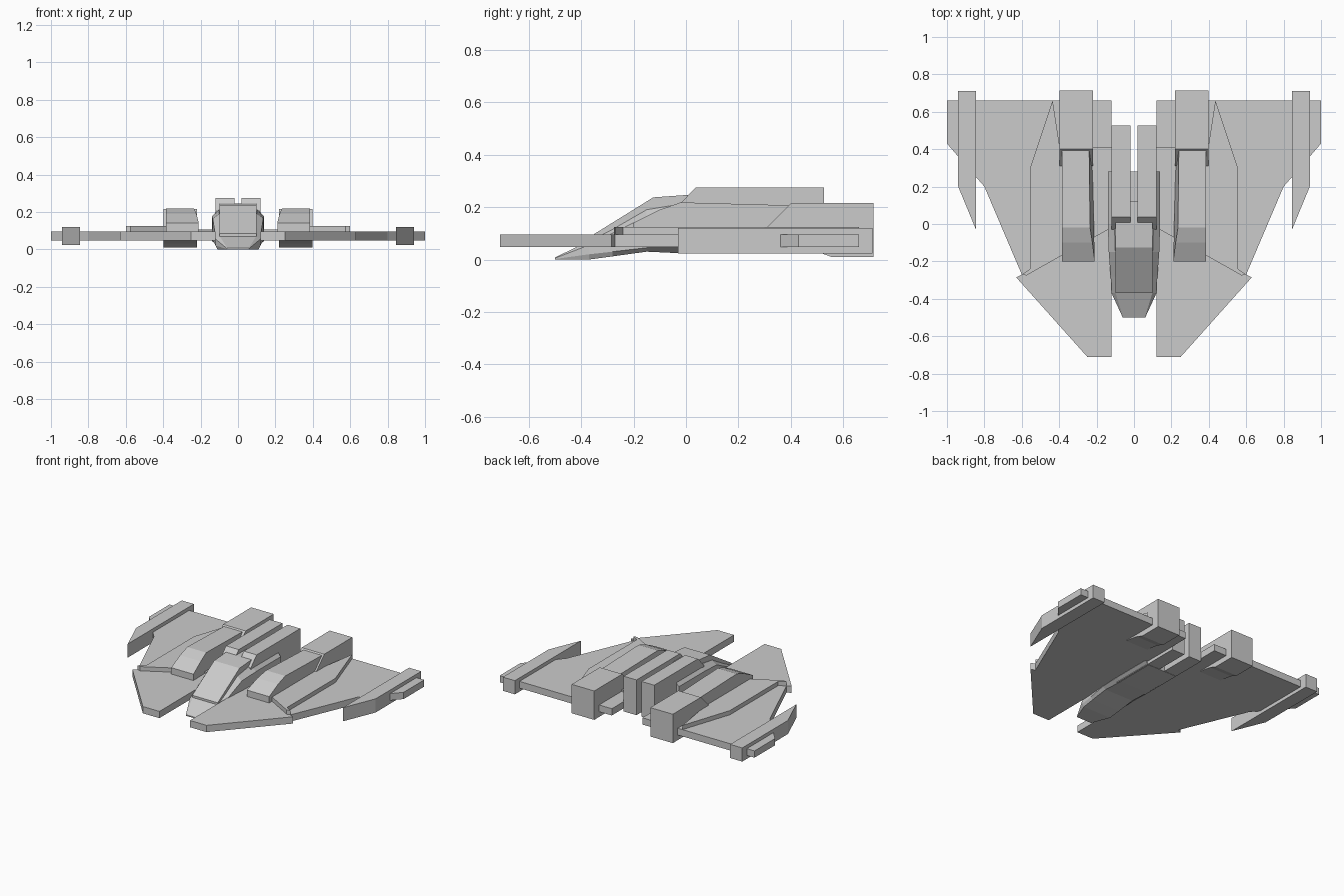
import bpy, bmesh

if "Cube" in bpy.data.objects:
    bpy.data.objects.remove(bpy.data.objects["Cube"])


def finish(name, bm, mirror=False):
    bmesh.ops.recalc_face_normals(bm, faces=bm.faces)
    me = bpy.data.meshes.new(name)
    bm.to_mesh(me)
    bm.free()
    ob = bpy.data.objects.new(name, me)
    bpy.context.collection.objects.link(ob)
    if mirror:
        mod = ob.modifiers.new("mirror", 'MIRROR')
        mod.use_axis[0] = True
        mod.use_clip = False
        mod.use_mirror_merge = False
    return ob


def loft(name, rings, mirror=False):
    """Skin a list of equal-length point rings and cap both ends."""
    bm = bmesh.new()
    vs = [[bm.verts.new(p) for p in r] for r in rings]
    n = len(vs[0])
    for a, b in zip(vs, vs[1:]):
        for i in range(n):
            j = (i + 1) % n
            bm.faces.new((a[i], a[j], b[j], b[i]))
    bm.faces.new(vs[0])
    bm.faces.new(vs[-1])
    return finish(name, bm, mirror)


def plan(name, pts, z0, z1, mirror=True):
    """Extrude an (x, y) outline upwards."""
    return loft(name, [[(x, y, z) for x, y in pts] for z in (z0, z1)], mirror)


def side(name, pts, x0, x1, mirror=True):
    """Extrude a (y, z) profile sideways."""
    return loft(name, [[(x, y, z) for y, z in pts] for x in (x0, x1)], mirror)


# Main wings with forward prongs
plan("wing", [(.12, -.71), (.25, -.71), (.63, -.285), (.6, -.27), (.8, .2),
              (1, .43), (1, .66), (.12, .66)], .047, .095)

# Raised armour plate: higher on the outside, lower beside the fuselage
plan("wing_plate_outer", [(.3, -.12), (.575, -.275), (.6, -.27), (.555, -.24), (.555, .3),
                          (.435, .66), (.395, .4), (.3, .4)], .09, .125)
plan("wing_plate_inner", [(.12, -.02), (.3, -.12), (.3, .41), (.12, .41)], .09, .107)

# Wing tip pods with raked noses
plan("tip_pod", [(.845, -.03), (.94, .2), (.94, .712), (.845, .712)], .023, .12)

# Engine nacelles, inner wall tapering towards the rear
nacelle = [(-.2, .09, .21, .21), (-.2, .14, .21, .21), (-.1, .19, .222, .222),
           (-.02, .218, .235, .235), (.42, .206, .24, .24), (.42, .09, .225, .225)]
loft("engine_nacelle", [[(w, y, z) for y, z, w, _ in nacelle],
                        [(.385, y, z) for y, z, _, _ in nacelle]], True)

# Engine rear housings
side("engine_housing", [(.31, .125), (.4, .215), (.715, .215), (.715, .01),
                        (.555, .01), (.5, .03), (.31, .06)], .22, .397)

# Fuselage: eight-sided sections running from the nose back
sections = [  # y, half widths (top, middle, bottom), heights
    (-.5, .058, .06, .06, 0, .002, .005, .008),
    (-.37, .098, .12, .11, 0, .02, .055, .07),
    (-.28, .1, .125, .112, .012, .03, .1, .115),
    (-.15, .1, .135, .112, .03, .045, .165, .19),
    (0, .105, .14, .112, .023, .045, .175, .215),
    (.28, .105, .14, .112, .023, .045, .175, .215)]
rings = []
for y, wt, wm, wb, z0, z1, z2, z3 in sections:
    half = [(wb, z0), (wm, z1), (wm, z2), (wt, z3)]
    rings.append([(x, y, z) for x, z in half] + [(-x, y, z) for x, z in reversed(half)])
loft("fuselage", rings)

# Cockpit canopy and spine behind it
side("canopy", [(-.37, .06), (-.37, .085), (-.125, .237), (0, .246), (.12, .246), (.12, .1)],
     -.1, .1, False)

# Twin dorsal blocks
side("dorsal_block", [(-.03, .205), (.037, .275), (.527, .275), (.527, .025), (-.03, .025)],
     .02, .12)
